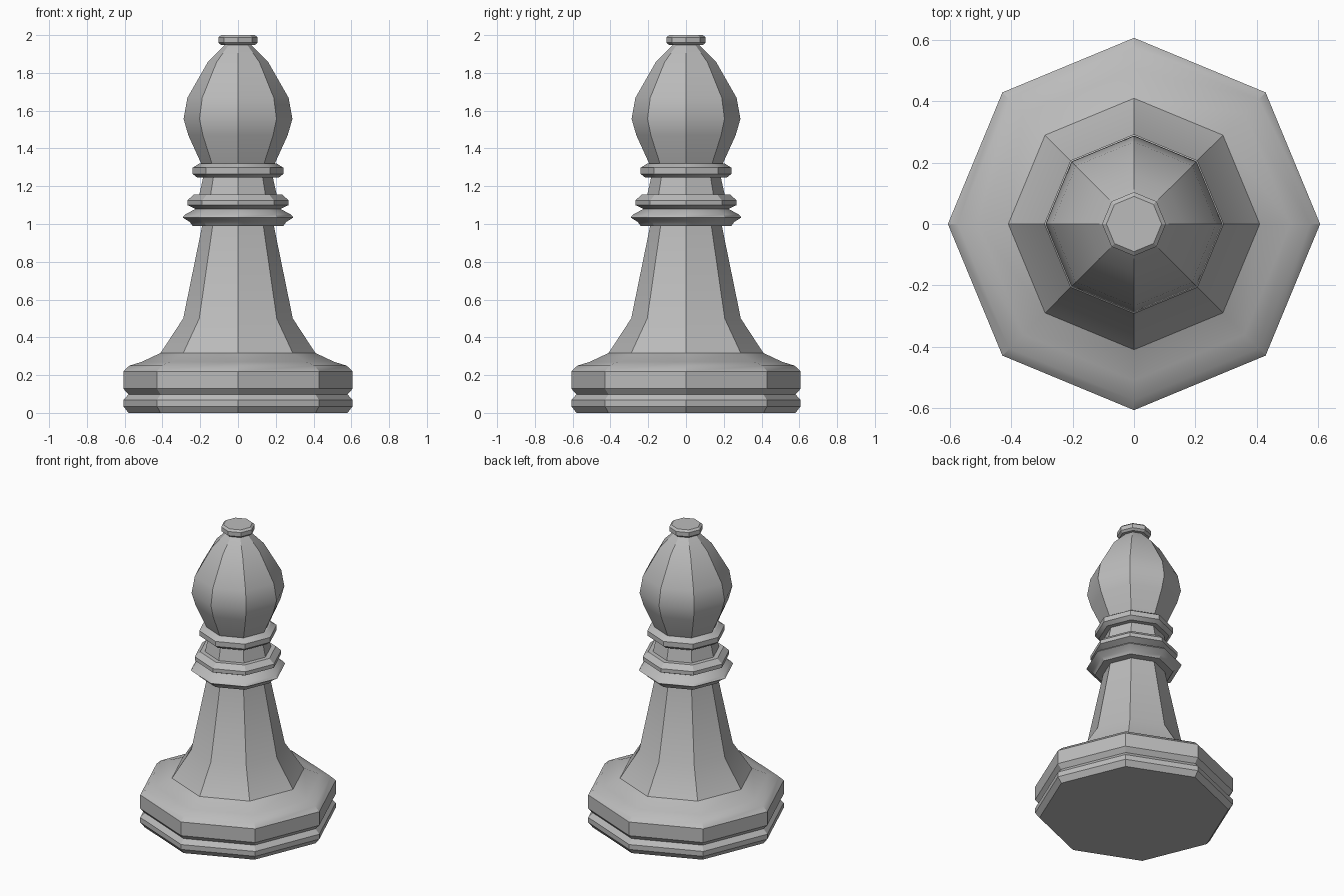
import bpy
import bmesh
from math import cos, sin, pi, radians

cube = bpy.data.objects.get("Cube")
if cube:
    bpy.data.objects.remove(cube, do_unlink=True)

SIDES = 8

grey = bpy.data.materials.new("stone grey")
grey.use_nodes = True
colour = (0.5, 0.5, 0.5, 1)
grey.diffuse_color = colour
grey.node_tree.nodes["Principled BSDF"].inputs["Base Color"].default_value = colour


def turned(name, profile, cap_bottom=False, cap_top=False):
    """Turn a (radius, height) profile into an eight-sided part."""
    bm = bmesh.new()
    rings = [[bm.verts.new((r * cos(2 * pi * i / SIDES), r * sin(2 * pi * i / SIDES), z))
              for i in range(SIDES)] for r, z in profile]
    for low, high in zip(rings, rings[1:]):
        for i in range(SIDES):
            j = (i + 1) % SIDES
            bm.faces.new((low[i], low[j], high[j], high[i]))
    if cap_bottom:
        bm.faces.new(rings[0][::-1])
    if cap_top:
        bm.faces.new(rings[-1])
    mesh = bpy.data.meshes.new(name)
    bm.to_mesh(mesh)
    bm.free()
    mesh.materials.append(grey)
    obj = bpy.data.objects.new(name, mesh)
    bpy.context.collection.objects.link(obj)
    bpy.ops.object.select_all(action="DESELECT")
    obj.select_set(True)
    bpy.context.view_layer.objects.active = obj
    bpy.ops.object.shade_smooth_by_angle(angle=radians(30))
    return obj


# Grooved foot, flowing up into the shaft
turned("base_and_shaft", [
    (0.58, 0), (0.607, 0.035), (0.607, 0.068), (0.58, 0.098), (0.607, 0.128),
    (0.607, 0.22), (0.575, 0.25), (0.51, 0.27), (0.41, 0.317), (0.29, 0.5),
    (0.19, 0.99)], cap_bottom=True)

# Double collar and the neck above it
turned("lower_collar", [
    (0.19, 0.99), (0.24, 0.99), (0.255, 1.01), (0.293, 1.035), (0.28, 1.05), (0.225, 1.08)])
turned("middle_collar", [
    (0.225, 1.08), (0.268, 1.10), (0.268, 1.125), (0.235, 1.155), (0.205, 1.155)])
turned("neck", [(0.205, 1.155), (0.185, 1.245)])
turned("upper_collar", [
    (0.185, 1.245), (0.215, 1.245), (0.24, 1.265), (0.24, 1.298), (0.205, 1.32), (0.195, 1.32)])

# Bulbous head
turned("head", [
    (0.195, 1.32), (0.263, 1.47), (0.288, 1.557), (0.268, 1.668), (0.16, 1.857),
    (0.07, 1.948)])

# Button on top
turned("finial", [
    (0.07, 1.948), (0.09, 1.948), (0.104, 1.96), (0.104, 1.988), (0.09, 2.0)], cap_top=True)
